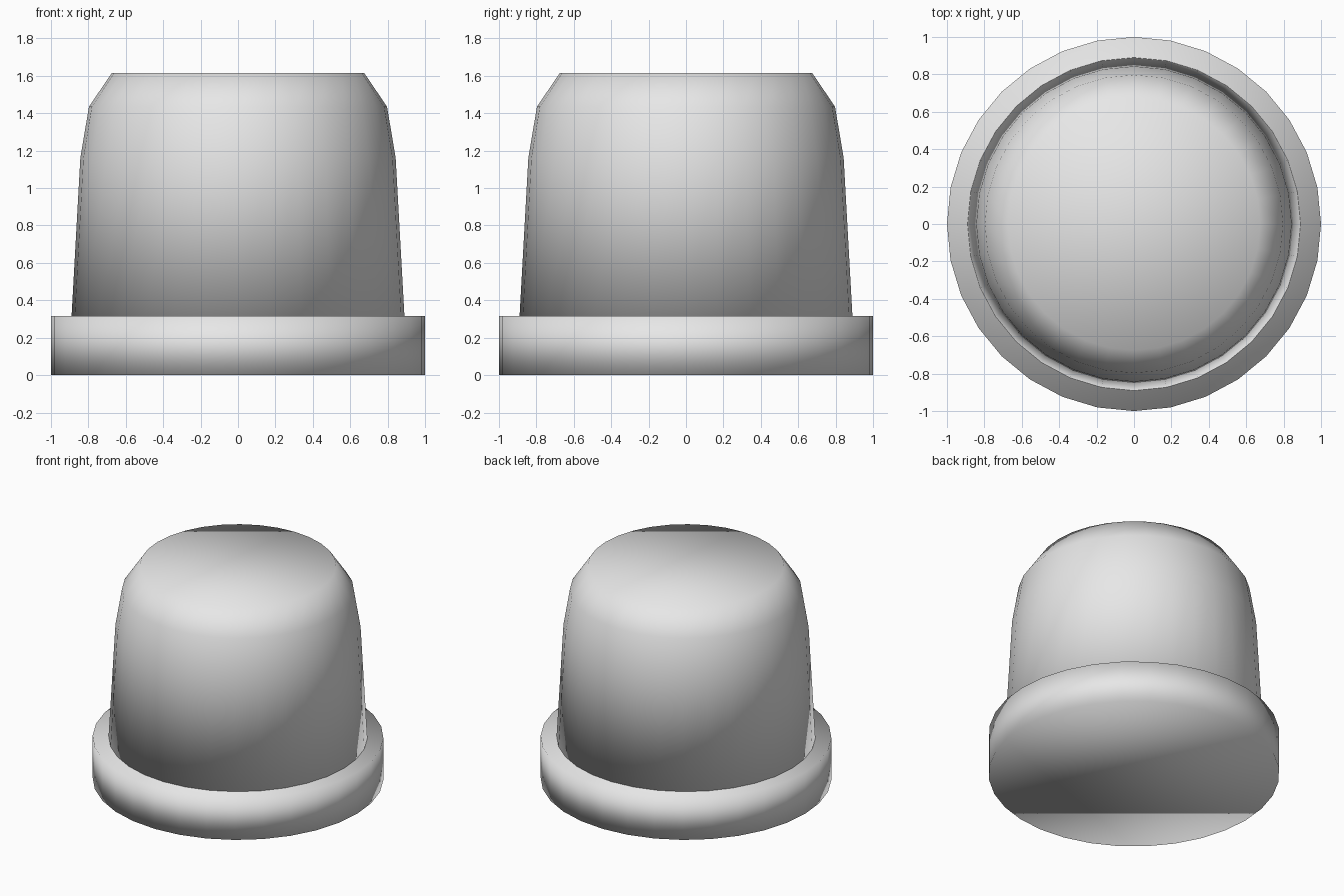
import bpy
import bmesh
from math import cos, sin, tau

SIDES = 32

if "Cube" in bpy.data.objects:
    bpy.data.objects.remove(bpy.data.objects["Cube"], do_unlink=True)

# Single light grey material
grey = bpy.data.materials.new("light_grey")
grey.use_nodes = True
colour = (0.8, 0.8, 0.8, 1.0)
grey.diffuse_color = colour
grey.node_tree.nodes["Principled BSDF"].inputs["Base Color"].default_value = colour


def turned_part(name, profile):
    """Closed solid turned from (radius, height) points, bottom to top."""
    bm = bmesh.new()
    rings = [[bm.verts.new((r * cos(tau * i / SIDES), r * sin(tau * i / SIDES), z))
              for i in range(SIDES)] for r, z in profile]
    for low, high in zip(rings, rings[1:]):
        for i in range(SIDES):
            j = (i + 1) % SIDES
            bm.faces.new((low[i], low[j], high[j], high[i]))
    bm.faces.new(rings[0][::-1])
    bm.faces.new(rings[-1])
    for face in bm.faces:
        face.smooth = True
    mesh = bpy.data.meshes.new(name)
    bm.to_mesh(mesh)
    bm.free()
    mesh.materials.append(grey)
    obj = bpy.data.objects.new(name, mesh)
    bpy.context.scene.collection.objects.link(obj)
    return obj


# Wide round foot
turned_part("base_disc", [(1.0, 0), (1.0, 0.315)])

# Tapered cap with a sloped shoulder and flat top
turned_part("domed_cap", [(0.89, 0.315), (0.843, 1.16), (0.797, 1.435), (0.675, 1.615)])
